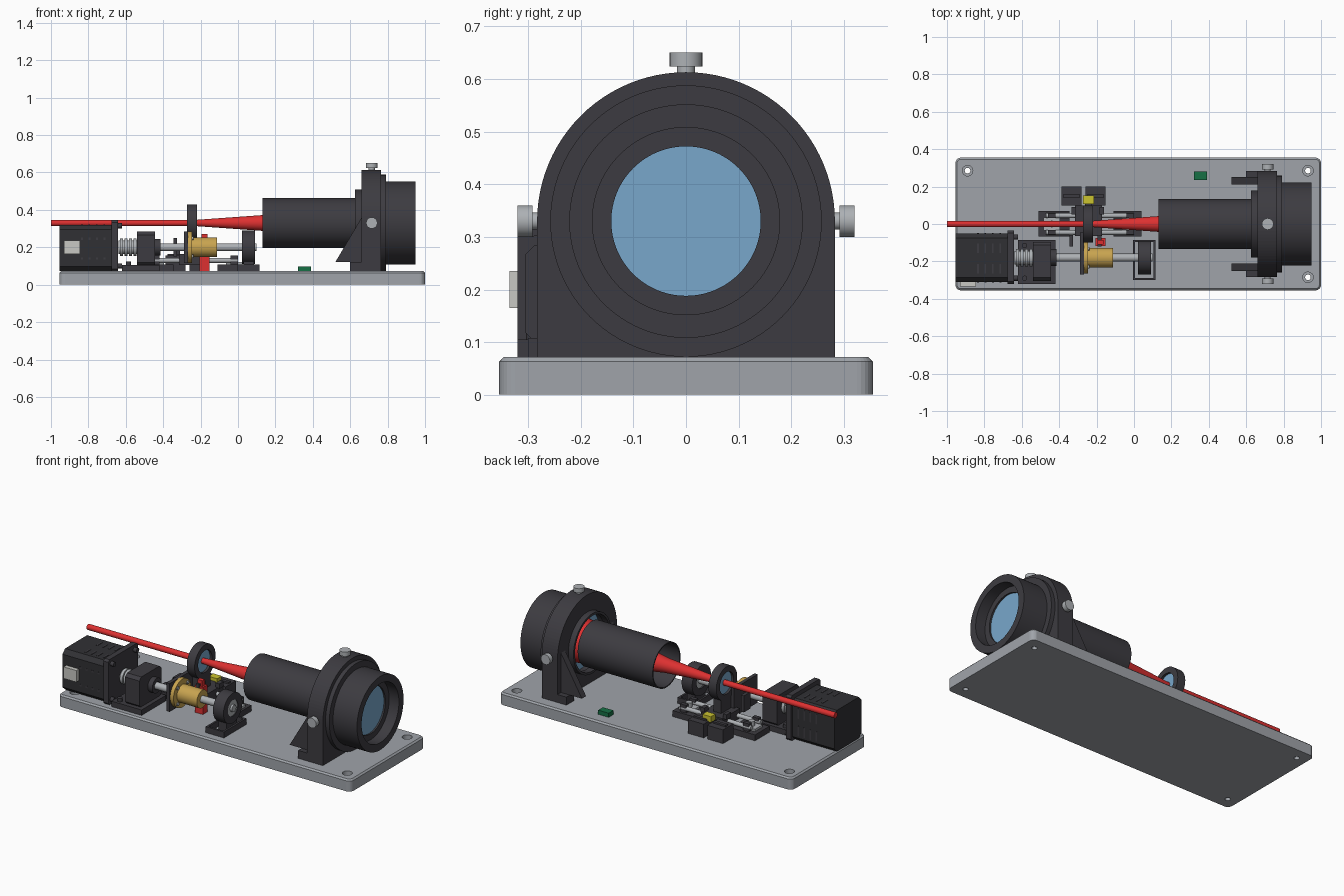
import bpy, bmesh, math
from mathutils import Vector

old = bpy.data.objects.get("Cube")
if old:
    bpy.data.objects.remove(old, do_unlink=True)


def colour(name, r, g, b):
    m = bpy.data.materials.new(name)
    m.use_nodes = True
    m.diffuse_color = (r, g, b, 1)
    m.node_tree.nodes["Principled BSDF"].inputs["Base Color"].default_value = (r, g, b, 1)
    return m


DARK = colour("anodised black", .046, .044, .052)
BLACK = colour("motor black", .03, .03, .034)
GREY = colour("plate grey", .35, .37, .40)
STEEL = colour("steel", .42, .44, .46)
GLASS = colour("lens blue", .19, .39, .60)
RED = colour("beam red", .72, .03, .03)
GOLD = colour("brass", .58, .37, .08)
YELLOW = colour("sensor yellow", .6, .55, .03)
GREEN = colour("board green", .008, .16, .06)
WHITE = colour("connector white", .58, .58, .55)


def finish(name, bm, mat, smooth=False):
    bmesh.ops.recalc_face_normals(bm, faces=bm.faces)
    me = bpy.data.meshes.new(name)
    bm.to_mesh(me)
    bm.free()
    me.materials.append(mat)
    ob = bpy.data.objects.new(name, me)
    bpy.context.collection.objects.link(ob)
    if smooth:
        bpy.ops.object.select_all(action='DESELECT')
        ob.select_set(True)
        bpy.context.view_layer.objects.active = ob
        bpy.ops.object.shade_smooth_by_angle(angle=math.radians(30))
    return ob


def box(name, x, y, z, mat, round_axis=None, r=.01, seg=1):
    """Box from (min, max) pairs, optionally rounding edges along one axis."""
    bm = bmesh.new()
    bmesh.ops.create_cube(bm, size=1)
    for v in bm.verts:
        v.co = Vector([(a + b) / 2 + c * (b - a) for (a, b), c in zip((x, y, z), v.co)])
    if round_axis is not None:
        es = [e for e in bm.edges
              if abs((e.verts[0].co - e.verts[1].co).normalized()[round_axis]) > .9]
        bmesh.ops.bevel(bm, geom=es, offset=r, segments=seg, profile=.5, affect='EDGES')
    return finish(name, bm, mat)


def lathe(name, profile, centre, mat, axis=0, n=64):
    """Revolve (along, radius) points; a loop off the axis becomes a tube."""
    bm = bmesh.new()
    rings = []
    for a, r in profile:
        ring = []
        for i in range(n):
            t = 2 * math.pi * i / n
            p = (a, r * math.cos(t), r * math.sin(t))
            ring.append(bm.verts.new(Vector([p[(k - axis) % 3] for k in range(3)]) + Vector(centre)))
        rings.append(ring)
    pairs = list(zip(rings, rings[1:]))
    if profile[0][1] > 0:
        pairs.append((rings[-1], rings[0]))
    for p, q in pairs:
        for i in range(n):
            j = (i + 1) % n
            bm.faces.new((p[i], p[j], q[j], q[i]))
    bmesh.ops.remove_doubles(bm, verts=bm.verts, dist=1e-6)
    return finish(name, bm, mat, True)


def rod(name, a, b, r, centre, mat, axis=0, n=48):
    return lathe(name, [(a, 0), (a, r), (b, r), (b, 0)], centre, mat, axis, n)


def tube(name, a, b, outer, inner, centre, mat, axis=0, n=64):
    return lathe(name, [(a, inner), (a, outer), (b, outer), (b, inner)], centre, mat, axis, n)


def extrude(name, pts, depth, axis, mat):
    """Extrude a polygon along x (points y,z) or y (points x,z)."""
    bm = bmesh.new()
    a, b = depth
    put = (lambda p: (a, *p)) if axis == 0 else (lambda p: (p[0], a, p[1]))
    f = bm.faces.new([bm.verts.new(put(p)) for p in pts])
    new = bmesh.ops.extrude_face_region(bm, geom=[f])["geom"]
    move = Vector((b - a, 0, 0)) if axis == 0 else Vector((0, b - a, 0))
    bmesh.ops.translate(bm, vec=move, verts=[v for v in new if isinstance(v, bmesh.types.BMVert)])
    return finish(name, bm, mat)


def cut(ob, cutters):
    for c in cutters:
        mod = ob.modifiers.new("cut", 'BOOLEAN')
        mod.operation, mod.object, mod.solver = 'DIFFERENCE', c, 'EXACT'
    bpy.context.view_layer.update()
    me = bpy.data.meshes.new_from_object(ob.evaluated_get(bpy.context.evaluated_depsgraph_get()))
    ob.modifiers.clear()
    ob.data = me
    for c in cutters:
        bpy.data.objects.remove(c, do_unlink=True)


# Base plate with rounded corners, softened top edge and countersunk holes
TOP = .072
bm = bmesh.new()
bmesh.ops.create_cube(bm, size=1)
for v in bm.verts:
    v.co = Vector((.0225 + v.co.x * 1.955, v.co.y * .71, (v.co.z + .5) * TOP))
upright = [e for e in bm.edges if abs(e.verts[0].co.z - e.verts[1].co.z) > .01]
bmesh.ops.bevel(bm, geom=upright, offset=.03, segments=6, profile=.5, affect='EDGES')
rim = [e for e in bm.edges if all(v.co.z > TOP - .001 for v in e.verts)]
bmesh.ops.bevel(bm, geom=rim, offset=.009, segments=1, affect='EDGES')
plate = finish("base_plate", bm, GREY)
cut(plate, [lathe("hole_cutter", [(-.1, 0), (-.1, .015), (.045, .015), (.045, .028), (.1, .028), (.1, 0)],
                  (x, y, 0), GREY, 2, 32) for x in (-.89, .93) for y in (-.285, .285)])

# Laser beam: narrow, then widening towards the large lens
AX = (0, 0, .33)
lathe("beam", [(-1, 0), (-1, .017), (-.22, .017), (.13, .042), (.6, .115), (.69, .125), (.69, 0)], AX, RED)

# Large lens barrel and mount
tube("lens_tube", .13, .63, .133, .126, AX, DARK, n=96)
tube("rear_ring", .625, .665, .18, .166, AX, DARK, n=96)
arch = [(.283 * math.cos(t * math.pi / 48), .33 + .283 * math.sin(t * math.pi / 48)) for t in range(49)]
mount = extrude("lens_mount", arch + [(-.283, TOP), (.283, TOP)], (.66, .765), 0, DARK)
cut(mount, [rod("mount_cutter", .6, .9, .172, AX, DARK, n=96)])
tube("front_flange", .765, .79, .258, .17, AX, DARK, n=96)
lathe("front_barrel", [(.785, .178), (.785, .222), (.95, .222), (.95, .178), (.885, .178),
                       (.885, .142), (.865, .142), (.865, .178)], AX, DARK, n=96)
rod("large_lens", .7, .875, .175, AX, GLASS, n=96)
for s in (-1, 1):
    box("mount_foot", (.6, .665), sorted((s * .21, s * .283)), (TOP, .12), DARK)
    extrude("mount_gusset", [(.52, .12), (.67, .12), (.67, .375)], (s * .21, s * .25), 1, DARK)
    lathe("side_knob", [(s * .27, 0), (s * .27, .016), (s * .292, .016), (s * .292, .03),
                        (s * .32, .03), (s * .32, 0)], (.715, 0, .33), STEEL, 1, 32)
lathe("top_knob", [(.6, 0), (.6, .017), (.624, .017), (.624, .031), (.65, .031), (.65, 0)],
      (.715, 0, 0), STEEL, 2, 32)

# Stepper motor with ribs, vents and cable socket
Y, Z = -.18, .2
box("motor_body", (-.955, -.665), (-.31, -.05), (TOP, .32), BLACK, 0, .025)
box("motor_flange", (-.675, -.642), (-.32, -.036), (TOP, .345), DARK, 0, .012)
box("motor_socket", (-.93, -.845), (-.335, -.3), (.165, .235), WHITE)
for i in range(4):
    x = -.84 + i * .04
    for y in (-.24, -.13):
        box("top_vent", (x, x + .01), (y - .025, y + .025), (.315, .322), DARK)
    for z in (.14, .245):
        box("side_vent", (x, x + .012), (-.312, -.305), (z - .006, z + .006), DARK)
        box("rear_side_vent", (x, x + .01), (-.055, -.048), (z - .03, z + .03), DARK)
for y in (Y - .11, Y + .11):
    for z in (.1, .315):
        rod("flange_bolt", -.645, -.62, .014, (0, y, z), DARK, n=20)

# Shaft coupling and first bearing block
for i in range(4):
    x = -.632 + i * .024
    rod("coupling_disc", x, x + .018, .046, (0, Y, Z), STEEL, n=32)
rod("coupling_core", -.64, -.53, .036, (0, Y, Z), STEEL, n=32)
box("bearing_foot", (-.62, -.42), (-.32, -.085), (TOP, .105), DARK)
box("bearing_block", (-.54, -.445), (-.305, -.095), (.1, .285), DARK, 0, .018)
tube("bearing_cap", -.45, -.415, .045, .024, (0, Y, Z), DARK, n=32)
for y in (-.29, -.115):
    rod("foot_bolt", .1, .125, .014, (-.585, y, 0), DARK, 2, 20)

# Lead screw, brass nut and its bracket
rod("lead_screw", -.56, .1, .021, (0, Y, Z), STEEL, n=32)
box("nut_bracket", (-.29, -.268), (-.27, -.045), (.115, .285), DARK)
lathe("brass_nut", [(-.268, .02), (-.268, .085), (-.245, .085), (-.245, .053), (-.112, .053), (-.112, .02)],
      (0, Y, Z), GOLD, n=40)
for i in range(4):
    t = math.pi * (.25 + i * .5)
    rod("nut_bolt", -.247, -.238, .01, (0, Y + .068 * math.cos(t), Z + .068 * math.sin(t)), STEEL, n=16)

# End bearing on an open frame
tube("end_bearing", .022, .092, .09, .048, (0, Y, Z), DARK)
tube("bearing_race", .03, .088, .05, .02, (0, Y, Z), STEEL, n=40)
box("end_post", (.03, .085), (-.23, -.13), (TOP, .125), DARK)
for x in (-.006, .104):
    box("end_frame_side", (x, x + .012), (-.3, -.085), (TOP, .108), DARK)
for y in (-.3, -.097):
    box("end_frame_bar", (-.006, .116), (y, y + .012), (TOP, .108), DARK)

# Linear guide: end supports, twin rods and carriage
for x0, x1, c in ((-.51, -.345, -.44), (-.11, .04, -.02)):
    box("guide_support", (x0, x1), (-.067, .07), (TOP, .108), DARK)
    box("guide_pad", (c - .045, c + .045), (-.035, .035), (.1, .122), STEEL)
    for s in (-1, 1):
        box("guide_clamp", (c - .02, c + .02), (s * .045 - .012, s * .045 + .012), (.1, .155), DARK)
    rod("clamp_bolt", .12, .15, .018, (c, 0, 0), STEEL, 2, 20)
for y in (-.045, .045):
    rod("guide_rod", -.47, 0, .013, (0, y, .13), STEEL, n=24)
box("carriage", (-.315, -.17), (-.065, .1), (.105, .165), DARK)
for x in (-.345, -.195):
    box("carriage_ear", (x, x + .02), (-.12, -.06), (.15, .25), DARK)
    box("carriage_clip", (x + .01, x + .035), (.05, .09), (.16, .19), DARK)
box("lens_post", (-.27, -.22), (-.05, .05), (.16, .26), DARK)
tube("small_lens_ring", -.272, -.22, .1, .066, AX, DARK)
rod("small_lens", -.258, -.234, .068, AX, GLASS)

# Limit switches, sensor flag and small circuit board
for x in (-.387, -.258):
    box("switch_block", (x, x + .105), (.1, .2), (TOP, .155), DARK)
    box("switch_ridge", (x + .01, x + .095), (.14, .16), (.15, .165), DARK)
box("yellow_sensor", (-.272, -.215), (.108, .152), (.15, .185), YELLOW)
box("sensor_arm", (-.262, -.225), (.06, .115), (.14, .165), DARK)
box("red_post", (-.205, -.152), (-.118, -.075), (TOP, .235), RED)
box("red_tip", (-.195, -.162), (-.11, -.085), (.235, .27), RED)
box("green_board", (.32, .39), (.235, .28), (TOP, .097), GREEN)
